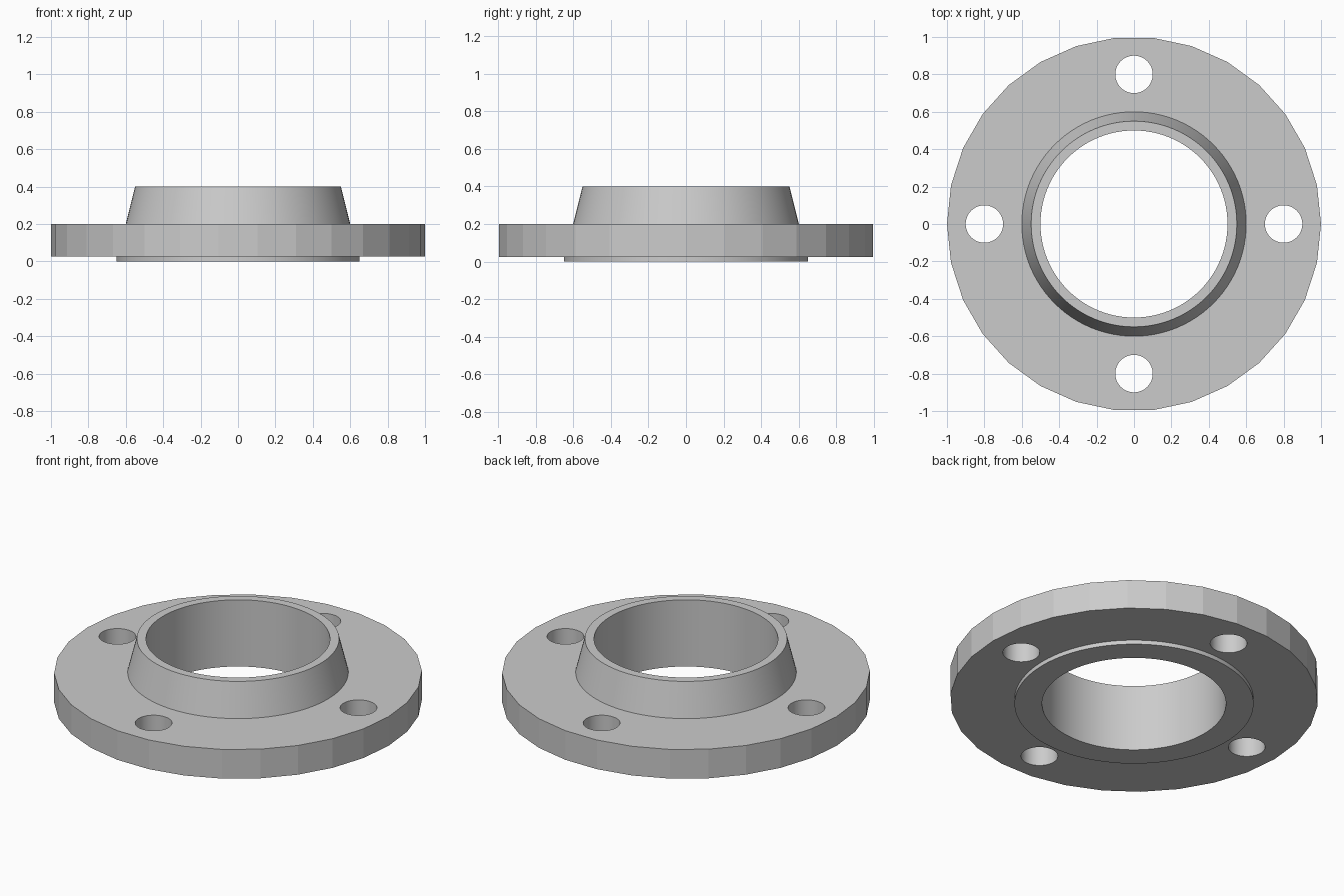
import bpy
import math

default = bpy.data.objects.get("Cube")
if default:
    bpy.data.objects.remove(default, do_unlink=True)

steel = bpy.data.materials.new("grey steel")
steel.use_nodes = True
colour = (0.6, 0.6, 0.6, 1)
steel.diffuse_color = colour
steel.node_tree.nodes["Principled BSDF"].inputs["Base Color"].default_value = colour


def cone(name, r_low, r_high, z_low, z_high, sides, x=0, y=0, turn=0):
    bpy.ops.mesh.primitive_cone_add(
        vertices=sides, radius1=r_low, radius2=r_high, depth=z_high - z_low,
        location=(x, y, (z_low + z_high) / 2), rotation=(0, 0, turn))
    obj = bpy.context.object
    obj.name = name
    obj.data.materials.append(steel)
    return obj


def combine(body, tool, operation):
    tool.hide_render = True
    mod = body.modifiers.new(tool.name, "BOOLEAN")
    mod.operation = operation
    mod.solver = "EXACT"
    mod.object = tool
    bpy.context.view_layer.objects.active = body
    bpy.ops.object.modifier_apply(modifier=mod.name)
    bpy.data.objects.remove(tool, do_unlink=True)


# Faceted plate, with a corner on the x axis
flange = cone("pipe_flange", 1, 1, 0.025, 0.2, 30, turn=math.pi / 2)

# Tapered hub (its taper continues down inside the plate) and raised sealing face
combine(flange, cone("hub", 0.625, 0.55, 0.1, 0.4, 96), "UNION")
combine(flange, cone("raised_face", 0.65, 0.65, 0, 0.1, 96), "UNION")

# Bore and four bolt holes
combine(flange, cone("bore", 0.5, 0.5, -0.2, 0.6, 96), "DIFFERENCE")
for i in range(4):
    a = i * math.pi / 2
    hole = cone("bolt_hole", 0.1, 0.1, -0.2, 0.6, 64,
                0.8 * math.cos(a), 0.8 * math.sin(a))
    combine(flange, hole, "DIFFERENCE")

# Round parts smooth, rim facets flat
bpy.ops.object.select_all(action="DESELECT")
flange.select_set(True)
bpy.context.view_layer.objects.active = flange
bpy.ops.object.shade_smooth_by_angle(angle=math.radians(8))
